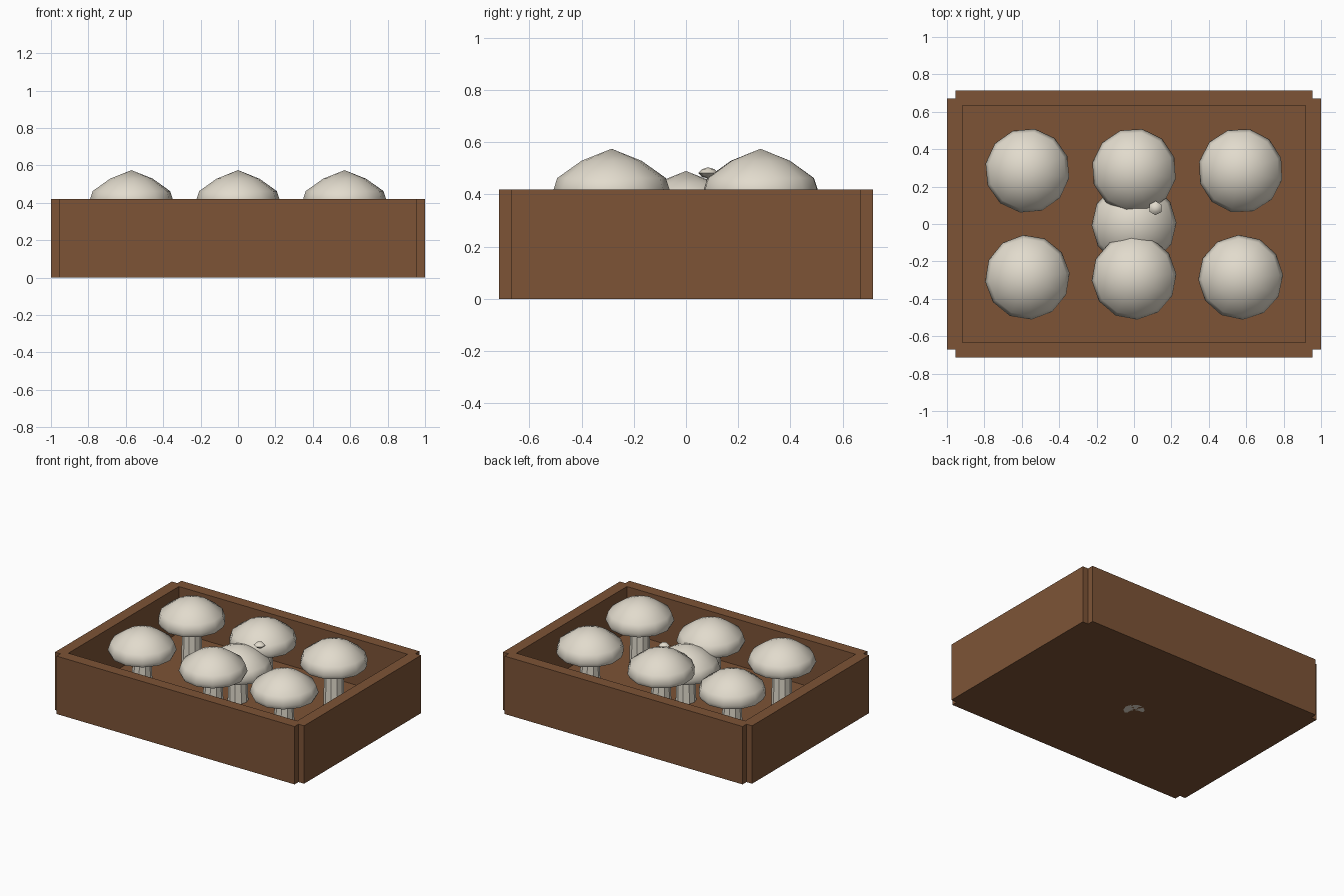
import bpy, bmesh, math

if "Cube" in bpy.data.objects:
    bpy.data.objects.remove(bpy.data.objects["Cube"])


def material(name, colour):
    m = bpy.data.materials.new(name)
    m.diffuse_color = (*colour, 1)
    m.use_nodes = True
    m.node_tree.nodes["Principled BSDF"].inputs["Base Color"].default_value = m.diffuse_color
    return m


WOOD = material("brown wood", (0.205, 0.088, 0.037))
CREAM = material("mushroom cream", (0.76, 0.71, 0.61))


def box(name, lo, hi):
    bpy.ops.mesh.primitive_cube_add(size=1, location=[(a + b) / 2 for a, b in zip(lo, hi)])
    ob = bpy.context.object
    ob.name = name
    ob.scale = [b - a for a, b in zip(lo, hi)]
    bpy.ops.object.transform_apply(location=False, rotation=False, scale=True)
    ob.data.materials.append(WOOD)


def lathe(name, profile, sides, loc, turn=0.0, smooth=True):
    """Revolve (radius, height) points; radius 0 closes an end."""
    bm = bmesh.new()
    rings = []
    for r, z in profile:
        n = sides if r > 0 else 1
        rings.append([bm.verts.new((r * math.cos(turn + math.tau * i / sides),
                                    r * math.sin(turn + math.tau * i / sides), z))
                      for i in range(n)])
    for a, b in zip(rings, rings[1:]):
        for i in range(sides):
            j = (i + 1) % sides
            corners = [a[i % len(a)], a[j % len(a)], b[j % len(b)], b[i % len(b)]]
            bm.faces.new(list(dict.fromkeys(corners)))
    bmesh.ops.recalc_face_normals(bm, faces=bm.faces)
    me = bpy.data.meshes.new(name)
    bm.to_mesh(me)
    bm.free()
    me.materials.append(CREAM)
    ob = bpy.data.objects.new(name, me)
    ob.location = loc
    bpy.context.collection.objects.link(ob)
    if smooth:
        bpy.ops.object.select_all(action='DESELECT')
        ob.select_set(True)
        bpy.context.view_layer.objects.active = ob
        bpy.ops.object.shade_smooth_by_angle(angle=math.radians(50))


# Crate: floor panel and four walls that leave notched corners
FLOOR, TOP = 0.085, 0.42
box("crate_floor", (-0.92, -0.635, 0), (0.92, 0.635, FLOOR))
for s, side in ((-1, "front"), (1, "back")):
    y = sorted((s * 0.633, s * 0.715))
    box(side + "_wall", (-0.955, y[0], 0), (0.955, y[1], TOP))
for s, side in ((-1, "left"), (1, "right")):
    x = sorted((s * 0.918, s * 1.0))
    box(side + "_wall", (x[0], -0.67, 0), (x[1], 0.67, TOP))

# Mushrooms: six on the floor, one sunk in the middle
CAP = [(0, 0.49), (0.115, 0.444), (0.208, 0.378), (0.227, 0.32), (0.212, 0.29), (0, 0.29)]
STEM = [(0, 0), (0.07, 0), (0.062, 0.30), (0, 0.30)]
spots = [(x, y, FLOOR) for x in (-0.57, 0, 0.57) for y in (-0.285, 0.285)] + [(0, 0, 0)]
for k, spot in enumerate(spots):
    lathe(f"mushroom_cap_{k}", CAP, 12, spot, 0.1 + 0.25 * k)
    lathe(f"mushroom_stem_{k}", STEM, 10, spot, smooth=False)

# Small button resting beside a cap
lathe("small_button", [(0, 0.022), (0.024, 0.015), (0.038, 0), (0.024, -0.015), (0, -0.02)],
      6, (0.115, 0.085, 0.482), 0.5)
